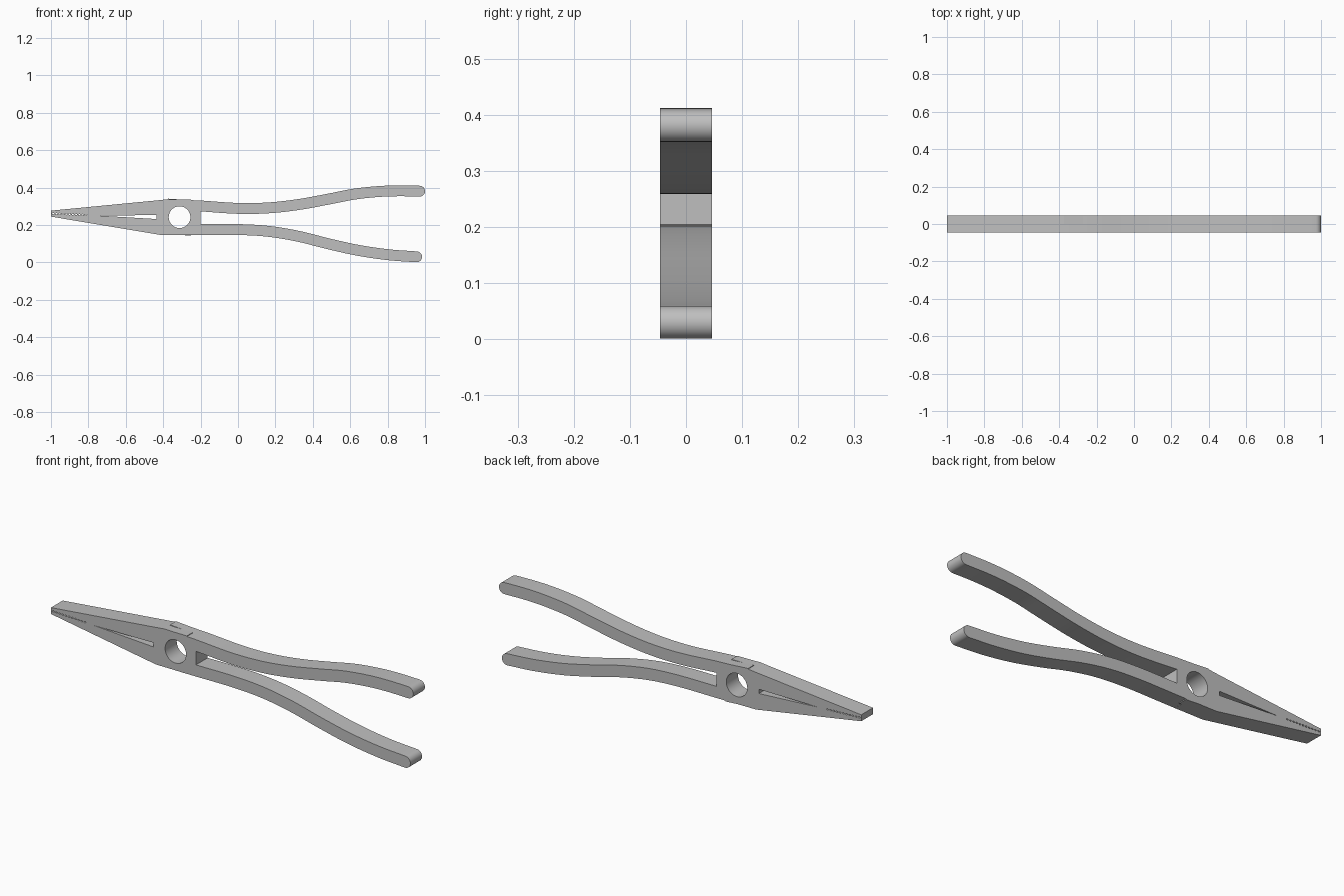
import bpy, bmesh, math
from mathutils import Vector

HALF_DEPTH = 0.046
GRIP = 0.029                      # half width of a handle
PIVOT = Vector((-0.3125, 0.242))

if "Cube" in bpy.data.objects:
    bpy.data.objects.remove(bpy.data.objects["Cube"])

steel = bpy.data.materials.new("grey steel")
steel.use_nodes = True
grey = (0.52, 0.52, 0.52, 1)
steel.diffuse_color = grey
steel.node_tree.nodes["Principled BSDF"].inputs["Base Color"].default_value = grey


def prisms(name, outlines):
    """Extrude (x, z) outlines along y; each entry is (points, y0, y1)."""
    bm = bmesh.new()
    for points, y0, y1 in outlines:
        face = bm.faces.new([bm.verts.new((x, y0, z)) for x, z in points])
        side = bmesh.ops.extrude_face_region(bm, geom=[face])["geom"]
        moved = [v for v in side if isinstance(v, bmesh.types.BMVert)]
        bmesh.ops.translate(bm, verts=moved, vec=(0, y1 - y0, 0))
    bmesh.ops.recalc_face_normals(bm, faces=bm.faces)
    mesh = bpy.data.meshes.new(name)
    bm.to_mesh(mesh)
    bm.free()
    mesh.materials.append(steel)
    obj = bpy.data.objects.new(name, mesh)
    bpy.context.collection.objects.link(obj)
    return obj


def spline(keys, steps=5):
    """Smooth path through the key points."""
    k = [Vector(p) for p in keys]
    k = [2 * k[0] - k[1]] + k + [2 * k[-1] - k[-2]]
    path = []
    for a, b, c, d in zip(k, k[1:], k[2:], k[3:]):
        for i in range(steps):
            t = i / steps
            path.append(b + (c - a) * t / 2 + (a * 2 - b * 5 + c * 4 - d) * t**2 / 2
                        + (b * 3 - a - c * 3 + d) * t**3 / 2)
    return path + [k[-2]]


def handle(keys):
    """Constant-width strip: out along the top, round the end, back below."""
    path = spline(keys)
    top, low = [], []
    for i, p in enumerate(path):
        d = (path[min(i + 1, len(path) - 1)] - path[max(i - 1, 0)]).normalized()
        n = Vector((-d.y, d.x)) * GRIP
        if i == 0:
            n = Vector((0, GRIP))
        top.append(p + n)
        low.append(p - n)
    cap = []
    for i in range(1, 12):
        a = math.pi * i / 12
        cap.append(path[-1] + n * math.cos(a) + d * GRIP * math.sin(a))
    return top + cap + low[::-1]


# Plier silhouette: jaws, joint and both handles
upper = handle([(-0.2, 0.302), (0, 0.289), (0.166, 0.292), (0.326, 0.31),
                (0.486, 0.339), (0.62, 0.365), (0.75, 0.379), (0.86, 0.383), (0.971, 0.381)])
lower = handle([(-0.2, 0.176), (0, 0.176), (0.166, 0.166), (0.326, 0.139),
                (0.486, 0.099), (0.646, 0.064), (0.806, 0.041), (0.955, 0.03)])
jaws = [(-0.42, 0.148), (-1, 0.245), (-1, 0.277), (-0.42, 0.333), (-0.375, 0.338)]
pliers = prisms("pliers_body", [(jaws + upper + lower, -HALF_DEPTH, HALF_DEPTH)])

# Cutouts: pivot hole, jaw slot and the diamond gaps between the teeth
hole = [PIVOT + 0.058 * Vector((math.cos(a), math.sin(a)))
        for a in (math.tau * i / 48 for i in range(48))]
slot = [(-0.76, 0.251), (-0.435, 0.232), (-0.435, 0.253)]
cuts = [hole, slot]
for i in range(11):
    x, z = -0.988 + 0.0175 * i, 0.261 - 0.0007 * i
    cuts.append([(x - 0.007, z), (x, z - 0.004), (x + 0.007, z), (x, z + 0.004)])
cutter = prisms("cutouts", [(c, -0.1, 0.1) for c in cuts])
cutter.hide_render = True
cut = pliers.modifiers.new("cutouts", "BOOLEAN")
cut.operation = "DIFFERENCE"
cut.solver = "EXACT"
cut.object = cutter
bpy.context.view_layer.objects.active = pliers
bpy.ops.object.modifier_apply(modifier=cut.name)
bpy.data.objects.remove(cutter)

# Small lap-joint steps, repeated half a turn round the pivot
back_step = [(-0.375, 0.325), (-0.375, 0.341), (-0.26, 0.333), (-0.26, 0.325)]
front_step = [(-0.36, 0.325), (-0.36, 0.337), (-0.25, 0.336), (-0.25, 0.325)]
steps = []
for points, y0, y1 in ((back_step, 0, HALF_DEPTH), (front_step, -HALF_DEPTH, 0)):
    turned = [2 * PIVOT - Vector(p) for p in points]
    steps += [(points, y0, y1), (turned, y0, y1)]
lap = prisms("lap_joint_steps", steps)

# Smooth the curved walls, keep the corners crisp
bpy.ops.object.select_all(action="DESELECT")
pliers.select_set(True)
bpy.ops.object.shade_smooth_by_angle(angle=math.radians(30))
